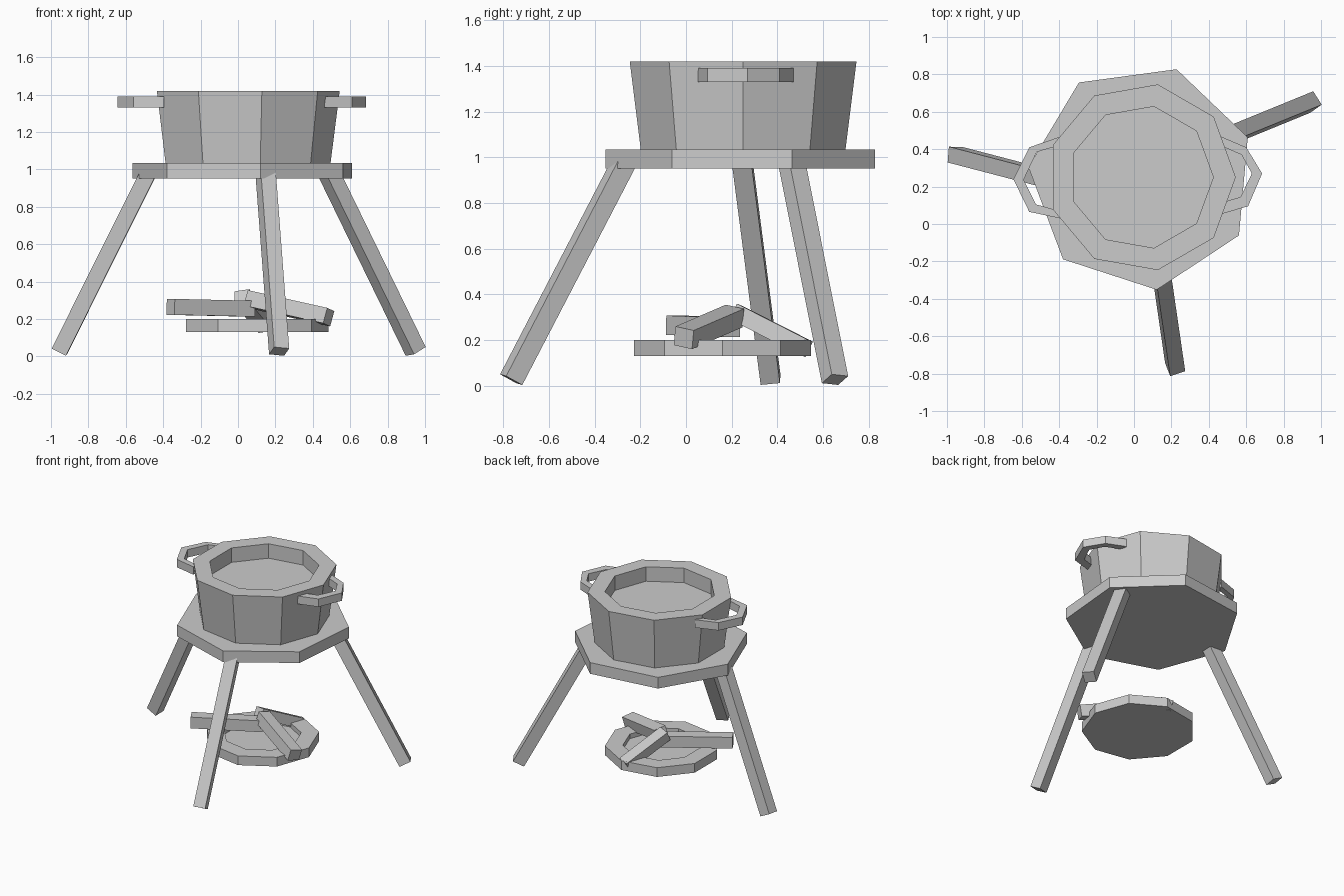
import bpy, bmesh
from math import cos, sin, pi, radians
from mathutils import Vector, Matrix

if "Cube" in bpy.data.objects:
    bpy.data.objects.remove(bpy.data.objects["Cube"])


def finish(name, bm):
    bmesh.ops.recalc_face_normals(bm, faces=bm.faces)
    me = bpy.data.meshes.new(name)
    bm.to_mesh(me)
    bm.free()
    ob = bpy.data.objects.new(name, me)
    bpy.context.collection.objects.link(ob)
    return ob


def turned(name, profile, sides, centre, phase=0.0):
    """Faceted turned solid: rings of (radius, z) joined and capped."""
    bm = bmesh.new()
    rings = []
    for r, z in profile:
        rings.append([bm.verts.new((centre[0] + r * cos(phase + 2 * pi * i / sides),
                                    centre[1] + r * sin(phase + 2 * pi * i / sides), z))
                      for i in range(sides)])
    for a, b in zip(rings, rings[1:]):
        for i in range(sides):
            j = (i + 1) % sides
            bm.faces.new((a[i], a[j], b[j], b[i]))
    bm.faces.new(rings[0])
    bm.faces.new(rings[-1])
    return finish(name, bm)


def beam(name, low, high, width, height, twist=0.0):
    """Square-cut beam between two points, rolled about its axis."""
    low, high = Vector(low), Vector(high)
    d = (high - low).normalized()
    side = Matrix.Rotation(twist, 3, d) @ Vector((0, 0, 1)).cross(d).normalized()
    up = d.cross(side)
    m = Matrix((side * width, up * height, high - low)).transposed().to_4x4()
    m.translation = (low + high) / 2
    bm = bmesh.new()
    bmesh.ops.create_cube(bm, size=1, matrix=m)
    return finish(name, bm)


def strap(name, outer, inner, z0, z1):
    """Flat bent bar between an outer and an inner outline."""
    bm = bmesh.new()
    rows = [[bm.verts.new((x, y, z)) for x, y in line]
            for line, z in ((outer, z0), (outer, z1), (inner, z1), (inner, z0))]
    for a, b in zip(rows, rows[1:] + rows[:1]):
        for i in range(len(outer) - 1):
            bm.faces.new((a[i], a[i + 1], b[i + 1], b[i]))
    for i in (0, -1):
        bm.faces.new([r[i] for r in rows])
    return finish(name, bm)


C = (0.04, 0.25)

# Cauldron with recessed contents, and the stand plate
turned("pot", [(0.455, 1.035), (0.504, 1.42), (0.384, 1.42), (0.384, 1.31)], 9, C)
turned("stand_plate", [(0.607, 0.95), (0.607, 1.035)], 7, C, radians(72))

# Pot handles
strap("left_handle",
      [(-0.40, 0.465), (-0.56, 0.41), (-0.645, 0.24), (-0.56, 0.065), (-0.395, 0.03)],
      [(-0.40, 0.42), (-0.52, 0.385), (-0.59, 0.237), (-0.525, 0.105), (-0.40, 0.07)],
      1.33, 1.39)
strap("right_handle",
      [(0.46, 0.47), (0.60, 0.41), (0.685, 0.27), (0.61, 0.095), (0.462, 0.052)],
      [(0.46, 0.42), (0.575, 0.37), (0.63, 0.27), (0.57, 0.145), (0.455, 0.11)],
      1.33, 1.39)

# Splayed legs
for name, foot, top in (("front_leg", (0.22, -0.765), (0.15, -0.285)),
                        ("left_leg", (-0.955, 0.37), (-0.495, 0.25)),
                        ("right_leg", (0.95, 0.652), (0.50, 0.468))):
    low, high = Vector((*foot, 0.027)), Vector((*top, 0.95))
    beam(name, low, low.lerp(high, 1.035), 0.085, 0.085, 0.2)

# Fire tray
turned("fire_tray", [(0.394, 0.13), (0.394, 0.20), (0.27, 0.20), (0.27, 0.165)],
       9, (0.091, 0.16))

# Firewood leaning together
beam("left_log", (-0.36, -0.05, 0.265), (0.07, 0.20, 0.255), 0.085, 0.085)
beam("right_log", (0.485, -0.01, 0.21), (0.06, 0.21, 0.305), 0.09, 0.085, 0.2)
beam("back_log", (0.15, 0.525, 0.165), (0.02, 0.22, 0.32), 0.085, 0.075, 0.15)
